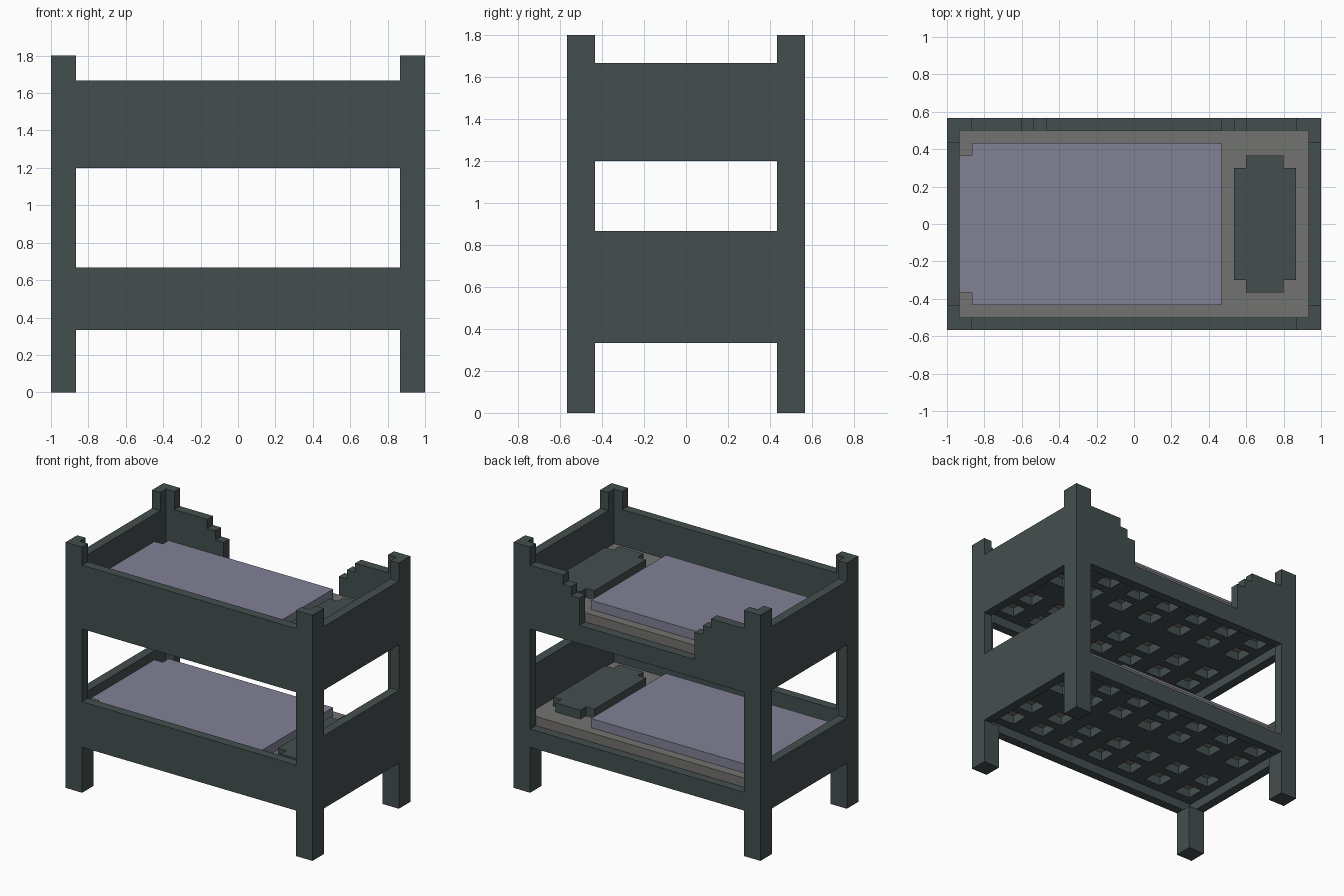
import bpy, bmesh
from mathutils import Vector

if "Cube" in bpy.data.objects:
    bpy.data.objects.remove(bpy.data.objects["Cube"])

U = 1 / 15  # block size: the bed is 30 x 17 x 27 blocks


def material(name, rgb):
    m = bpy.data.materials.new(name)
    m.diffuse_color = (*rgb, 1)
    m.use_nodes = True
    m.node_tree.nodes["Principled BSDF"].inputs["Base Color"].default_value = m.diffuse_color
    return m


FRAME = material("dark_green_grey", (0.058, 0.076, 0.076))
MATTRESS = material("warm_grey", (0.17, 0.168, 0.16))
BLANKET = material("lavender_grey", (0.22, 0.22, 0.30))


def prism(name, pts, axis, lo, hi, mat):
    """Extrude a closed block-unit profile along axis (1 = y, 2 = z)."""
    def place(a, b, t):
        p = (a, t, b) if axis == 1 else (a, b, t)
        return Vector((p[0] - 15, p[1] - 8.5, p[2])) * U
    bm = bmesh.new()
    face = bm.faces.new([bm.verts.new(place(a, b, lo)) for a, b in pts])
    ext = bmesh.ops.extrude_face_region(bm, geom=[face])
    top = [g for g in ext["geom"] if isinstance(g, bmesh.types.BMVert)]
    shift = place(0, 0, hi) - place(0, 0, lo)
    bmesh.ops.translate(bm, verts=top, vec=shift)
    bmesh.ops.recalc_face_normals(bm, faces=bm.faces)
    me = bpy.data.meshes.new(name)
    bm.to_mesh(me)
    bm.free()
    me.materials.append(mat)
    ob = bpy.data.objects.new(name, me)
    bpy.context.collection.objects.link(ob)
    return ob


def box(name, x0, x1, y0, y1, z0, z1, mat=FRAME):
    return prism(name, [(x0, y0), (x1, y0), (x1, y1), (x0, y1)], 2, z0, z1, mat)


# Four corner posts: square legs below, L-shaped above the lower bunk
for mx in (False, True):
    for my in (False, True):
        def corner(pts):
            return [(30 - x if mx else x, 17 - y if my else y) for x, y in pts]
        side = ("right" if mx else "left") + ("_back" if my else "_front")
        prism(side + "_leg", corner([(0, 0), (2, 0), (2, 2), (0, 2)]), 2, 0, 5, FRAME)
        prism(side + "_post", corner([(0, 0), (2, 0), (2, 1), (1, 1), (1, 2), (0, 2)]),
              2, 5, 27, FRAME)

# Side boards
box("lower_front_board", 2, 28, 0, 1, 5, 10)
box("upper_front_board", 2, 28, 0, 1, 18, 25)
box("lower_back_board", 2, 28, 16, 17, 5, 7)
half = [(2, 25), (6, 25), (6, 24), (7, 24), (7, 23), (8, 23), (8, 20)]
stepped = [(2, 18)] + half + [(30 - x, z) for x, z in reversed(half)] + [(28, 18)]
prism("upper_back_board", stepped, 1, 16, 17, FRAME)

# End boards (the lower head board is taller)
box("lower_foot_board", 0, 1, 2, 15, 5, 10)
box("lower_head_board", 29, 30, 2, 15, 5, 13)
box("upper_foot_board", 0, 1, 2, 15, 18, 25)
box("upper_head_board", 29, 30, 2, 15, 18, 25)

for level, z in (("lower", 5), ("upper", 18)):
    # Lattice base: long slats, with short cross pieces between them
    slats = [(1, 2), (4, 5), (7, 10), (12, 13), (15, 16)]
    for i, (y0, y1) in enumerate(slats):
        box(f"{level}_long_slat_{i}", 1, 29, y0, y1, z + 1, z + 2)
    for j in range(8):
        x0, x1 = max(1, 4 * j), min(29, 4 * j + 2)
        for (_, a), (b, _) in zip(slats, slats[1:]):
            box(f"{level}_cross_slat_{j}", x0, x1, a, b, z + 1, z + 2)
    # Bedding
    box(level + "_mattress", 1, 29, 1, 16, z + 2, z + 3, MATTRESS)
    prism(level + "_blanket", [(2, 2), (22, 2), (22, 15), (2, 15), (2, 14), (1, 14),
                               (1, 3), (2, 3)], 2, z + 3, z + 4, BLANKET)
    prism(level + "_pillow", [(23, 4), (24, 4), (24, 3), (27, 3), (27, 4), (28, 4),
                              (28, 13), (27, 13), (27, 14), (24, 14), (24, 13), (23, 13)],
          2, z + 3, z + 4, FRAME)
